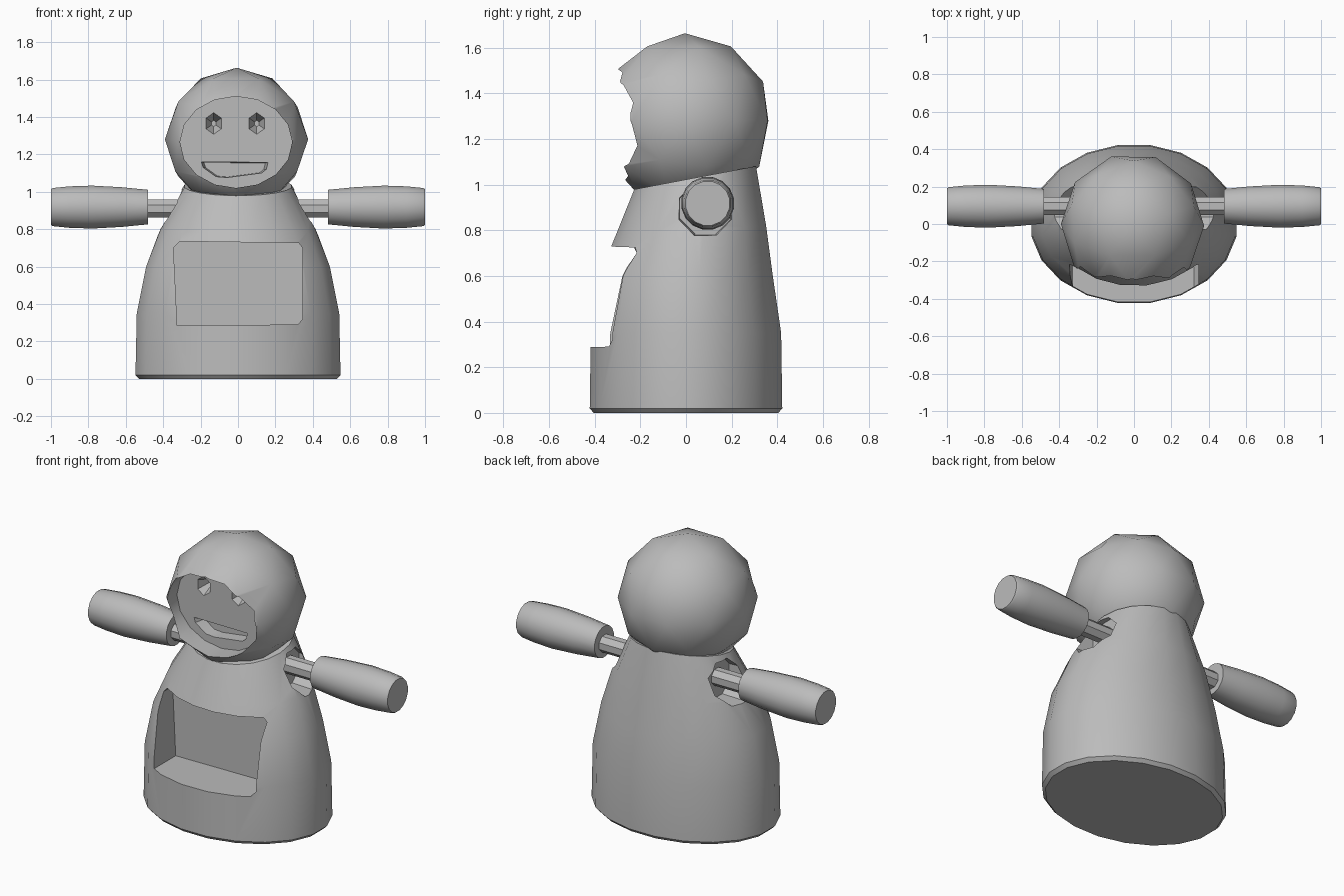
import bpy, bmesh, math
from mathutils import Matrix, Vector

if "Cube" in bpy.data.objects:
    bpy.data.objects.remove(bpy.data.objects["Cube"])

grey = bpy.data.materials.new("plain grey")
grey.use_nodes = True
grey.diffuse_color = (0.5, 0.5, 0.5, 1)
grey.node_tree.nodes["Principled BSDF"].inputs["Base Color"].default_value = (0.5, 0.5, 0.5, 1)


def finish(bm, name):
    bmesh.ops.recalc_face_normals(bm, faces=bm.faces)
    mesh = bpy.data.meshes.new(name)
    bm.to_mesh(mesh)
    bm.free()
    mesh.materials.append(grey)
    ob = bpy.data.objects.new(name, mesh)
    bpy.context.collection.objects.link(ob)
    return ob


def loft(name, rings):
    """Skin closed rings of points and cap both ends."""
    bm = bmesh.new()
    loops = [[bm.verts.new(p) for p in ring] for ring in rings]
    n = len(loops[0])
    for a, b in zip(loops, loops[1:]):
        for i in range(n):
            j = (i + 1) % n
            bm.faces.new((a[i], a[j], b[j], b[i]))
    bm.faces.new(loops[0])
    bm.faces.new(loops[-1])
    return finish(bm, name)


def circle(n, phase=0.0):
    return [(math.cos(math.tau * (i + phase) / n), math.sin(math.tau * (i + phase) / n)) for i in range(n)]


def prism_y(name, outline, y0, y1, shrink=1.0):
    """Extrude an x-z outline along y, optionally tapering at the y1 end."""
    cx = sum(p[0] for p in outline) / len(outline)
    cz = sum(p[1] for p in outline) / len(outline)
    back = [(cx + (x - cx) * shrink, y1, cz + (z - cz) * shrink) for x, z in outline]
    return loft(name, [[(x, y0, z) for x, z in outline], back])


def turned_x(name, stations, y, z, n):
    """Round bar along x from (x, radius) stations."""
    return loft(name, [[(x, y + r * c, z + r * s) for c, s in circle(n, 0.5)] for x, r in stations])


def carve(ob, cutter):
    cutter.hide_render = True
    mod = ob.modifiers.new("carve", 'BOOLEAN')
    mod.operation, mod.solver, mod.object = 'DIFFERENCE', 'EXACT', cutter
    bpy.context.view_layer.objects.active = ob
    bpy.ops.object.modifier_apply(modifier=mod.name)
    bpy.data.objects.remove(cutter)


def smooth(ob, angle):
    bpy.ops.object.select_all(action='DESELECT')
    ob.select_set(True)
    bpy.context.view_layer.objects.active = ob
    bpy.ops.object.shade_smooth_by_angle(angle=math.radians(angle))


# Body: oval bell with a tilted top; stations are z, half width, y centre, half depth, tilt
stations = [(0, .535, 0, .41, 0), (.02, .555, 0, .427, 0), (.35, .548, 0, .422, 0),
            (.6, .497, 0, .385, 0), (.8, .42, .022, .333, .06), (1.03, .29, .04, .27, .19)]
body = loft("body", [[(rx * c, cy + ry * s, z + tilt * ry * s) for c, s in circle(20, 0.5)]
                     for z, rx, cy, ry, tilt in stations])

# Belly recess
carve(body, prism_y("belly_cutter", [(-.325, .285), (.32, .29), (.345, .32), (.345, .7),
                                     (.325, .725), (-.31, .735), (-.345, .7)], -.7, -.13))

# Head with sunken face
bm = bmesh.new()
bmesh.ops.create_icosphere(bm, subdivisions=2, radius=.383,
                           matrix=Matrix.Translation((-.008, -.005, 1.28)) @ Matrix.Rotation(.3, 4, 'Z'))
head = finish(bm, "head")
carve(head, prism_y("face_cutter", [(-.01 + .3 * c, 1.265 + .245 * s) for c, s in circle(16)], -.7, -.14))

# Pointed eye sockets and mouth
for x in (-.13, .1):
    eye = [(x + .055 * c, 1.365 + .068 * s) for c, s in circle(6, 0.5)]
    carve(head, prism_y("eye_cutter", eye, -.16, -.06, .25))
carve(head, prism_y("mouth_cutter", [(-.2, 1.16), (.165, 1.158), (.155, 1.12), (.13, 1.1),
                                     (-.06, 1.075), (-.12, 1.08), (-.19, 1.13)], -.16, -.07, .9))

# Arms: shoulder socket, thin rod and barrel-shaped grip on each side
for side, label in ((1, "left"), (-1, "right")):
    carve(body, turned_x("socket_cutter", [(side * .27, .12), (side * .7, .14)], .085, .895, 8))
    rod = turned_x(label + "_arm_rod", [(side * .2, .052), (side * .55, .052)], .095, .91, 8)
    grip = turned_x(label + "_arm_grip", [(side * .48, .094), (side * .62, .108), (side * .78, .117),
                                          (side * .9, .113), (side * .99, .104), (side, .098)], .095, .918, 16)
    smooth(rod, 30)
    smooth(grip, 35)

smooth(body, 32)
smooth(head, 32)
